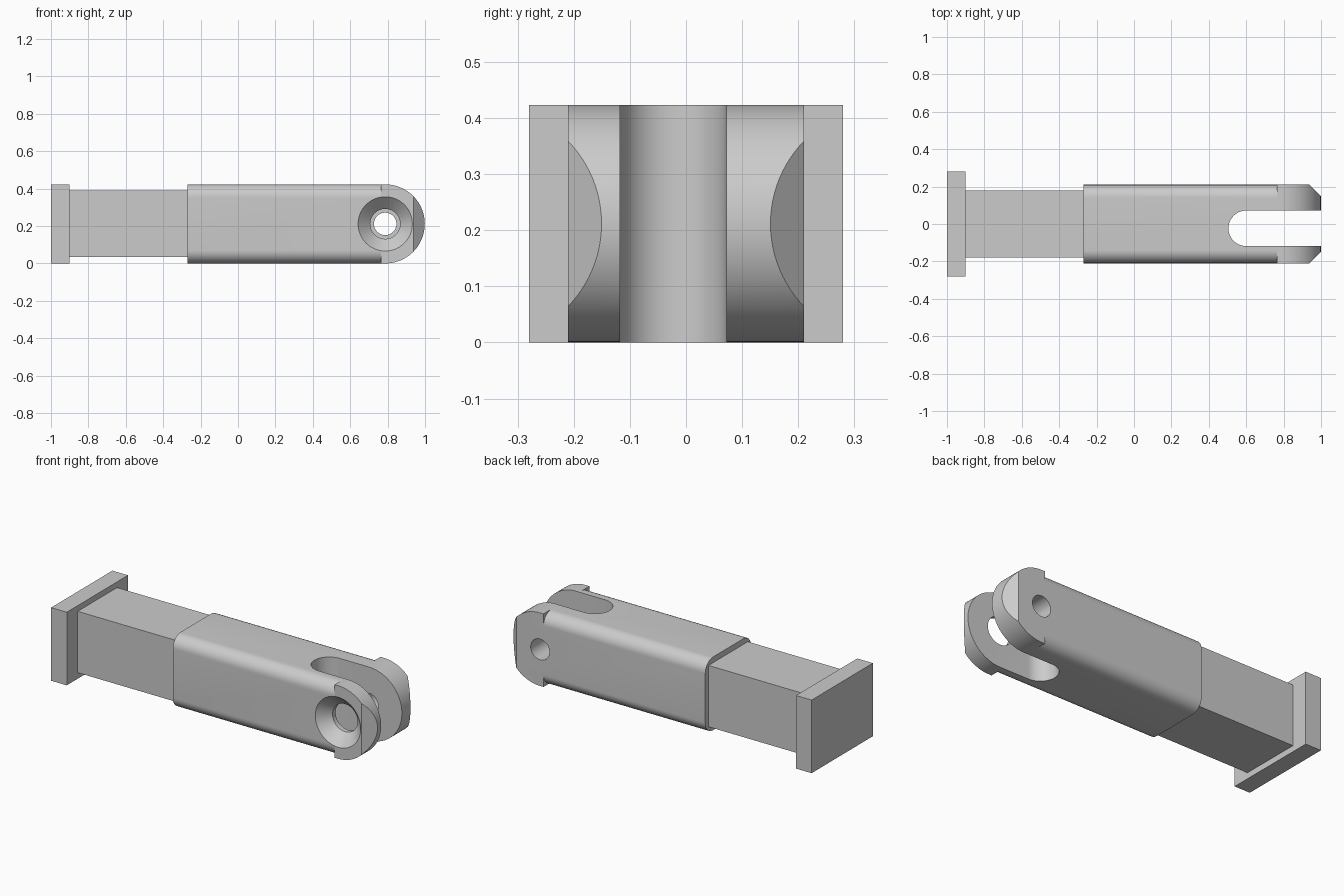
import bpy, bmesh
from math import sin, cos, pi
from mathutils import Vector

if "Cube" in bpy.data.objects:
    bpy.data.objects.remove(bpy.data.objects["Cube"])

H = 0.423            # overall height
MID = H / 2
PIN_X = 0.787        # pin hole axis
HALF = 0.21          # half width of the body

steel = bpy.data.materials.new("grey_steel")
steel.use_nodes = True
colour = (0.6, 0.6, 0.6, 1)
steel.diffuse_color = colour
steel.node_tree.nodes["Principled BSDF"].inputs["Base Color"].default_value = colour


def arc(cx, cy, r, start, end, n=24):
    """Points on an arc, angles in units of pi."""
    steps = [pi * (start + (end - start) * i / n) for i in range(n + 1)]
    return [(cx + r * cos(t), cy + r * sin(t)) for t in steps]


def prism(name, points, axis, low, high):
    """Extrude a flat outline along x, y or z."""
    place = {"x": lambda a, b, d: (d, a, b),
             "y": lambda a, b, d: (a, d, b),
             "z": lambda a, b, d: (a, b, d)}[axis]
    direction = Vector(place(0, 0, high - low))
    bm = bmesh.new()
    face = bm.faces.new([bm.verts.new(place(a, b, low)) for a, b in points])
    side = bmesh.ops.extrude_face_region(bm, geom=[face])["geom"]
    moved = [g for g in side if isinstance(g, bmesh.types.BMVert)]
    bmesh.ops.translate(bm, verts=moved, vec=direction)
    bmesh.ops.recalc_face_normals(bm, faces=bm.faces)
    return finish(name, bm)


def finish(name, bm):
    mesh = bpy.data.meshes.new(name)
    bm.to_mesh(mesh)
    bm.free()
    mesh.materials.append(steel)
    obj = bpy.data.objects.new(name, mesh)
    bpy.context.collection.objects.link(obj)
    return obj


def bore(name, r_front, r_back, y_front, y_back):
    """Round cutter along y, tapered if the radii differ."""
    bm = bmesh.new()
    rings = [[bm.verts.new((x, y, z)) for x, z in arc(PIN_X, MID, r, 0, 2, 64)[:-1]]
             for r, y in ((r_front, y_front), (r_back, y_back))]
    bmesh.ops.bridge_loops(bm, edges=[bm.edges.new((ring[i - 1], ring[i]))
                                      for ring in rings for i in range(len(ring))])
    for ring in rings:
        bm.faces.new(ring)
    bmesh.ops.recalc_face_normals(bm, faces=bm.faces)
    return finish(name, bm)


def combine(target, tool, operation):
    mod = target.modifiers.new("cut", "BOOLEAN")
    mod.operation, mod.solver, mod.object = operation, "EXACT", tool
    bpy.context.view_layer.objects.active = target
    bpy.ops.object.modifier_apply(modifier=mod.name)
    bpy.data.objects.remove(tool)


def rectangle(a0, a1, b0, b1):
    return [(a0, b0), (a1, b0), (a1, b1), (a0, b1)]


# End flange and square shaft
prism("end_flange", rectangle(-0.28, 0.28, 0, H), "x", -1, -0.9)
prism("square_shaft", rectangle(-0.18, 0.18, 0.035, 0.39), "x", -0.9, -0.27)

# Body with rounded long edges
R = 0.07
section = []
for k, (y, z) in enumerate([(HALF - R, H - R), (R - HALF, H - R), (R - HALF, R), (HALF - R, R)]):
    section += arc(y, z, R, k / 2, k / 2 + 0.5, 12)
body = prism("clevis_body", section, "x", -0.27, 0.765)

# Rounded fork end with chamfered outer corners
fork = prism("fork_end", [(0.765, H), (0.765, 0)] + arc(PIN_X, MID, MID, -0.5, 0.5, 48),
             "y", -HALF, HALF)
chamfer = prism("chamfer_shape", [(0.5, -0.3), (0.849, -0.3), (1.05, -0.099),
                                  (1.05, 0.099), (0.849, 0.3), (0.5, 0.3)], "z", -0.1, 0.6)
combine(fork, chamfer, "INTERSECT")
combine(body, fork, "UNION")

# Fork slot, slightly off centre, with a round end
slot = prism("slot_cutter", [(1.2, -0.118), (1.2, 0.072)] + arc(0.6, -0.023, 0.095, 0.5, 1.5),
             "z", -0.1, 0.6)
combine(body, slot, "DIFFERENCE")

# Pin holes: plain at the back, countersunk at the front
combine(body, bore("back_hole", 0.06, 0.06, 0, 0.3), "DIFFERENCE")
combine(body, bore("front_hole", 0.08, 0.08, -0.3, -0.05), "DIFFERENCE")
combine(body, bore("countersink", 0.165, 0.08, -0.23, -0.145), "DIFFERENCE")

# Smooth curved faces, keep edges sharp
bpy.ops.object.select_all(action="DESELECT")
body.select_set(True)
bpy.context.view_layer.objects.active = body
bpy.ops.object.shade_smooth_by_angle(angle=pi / 6)
